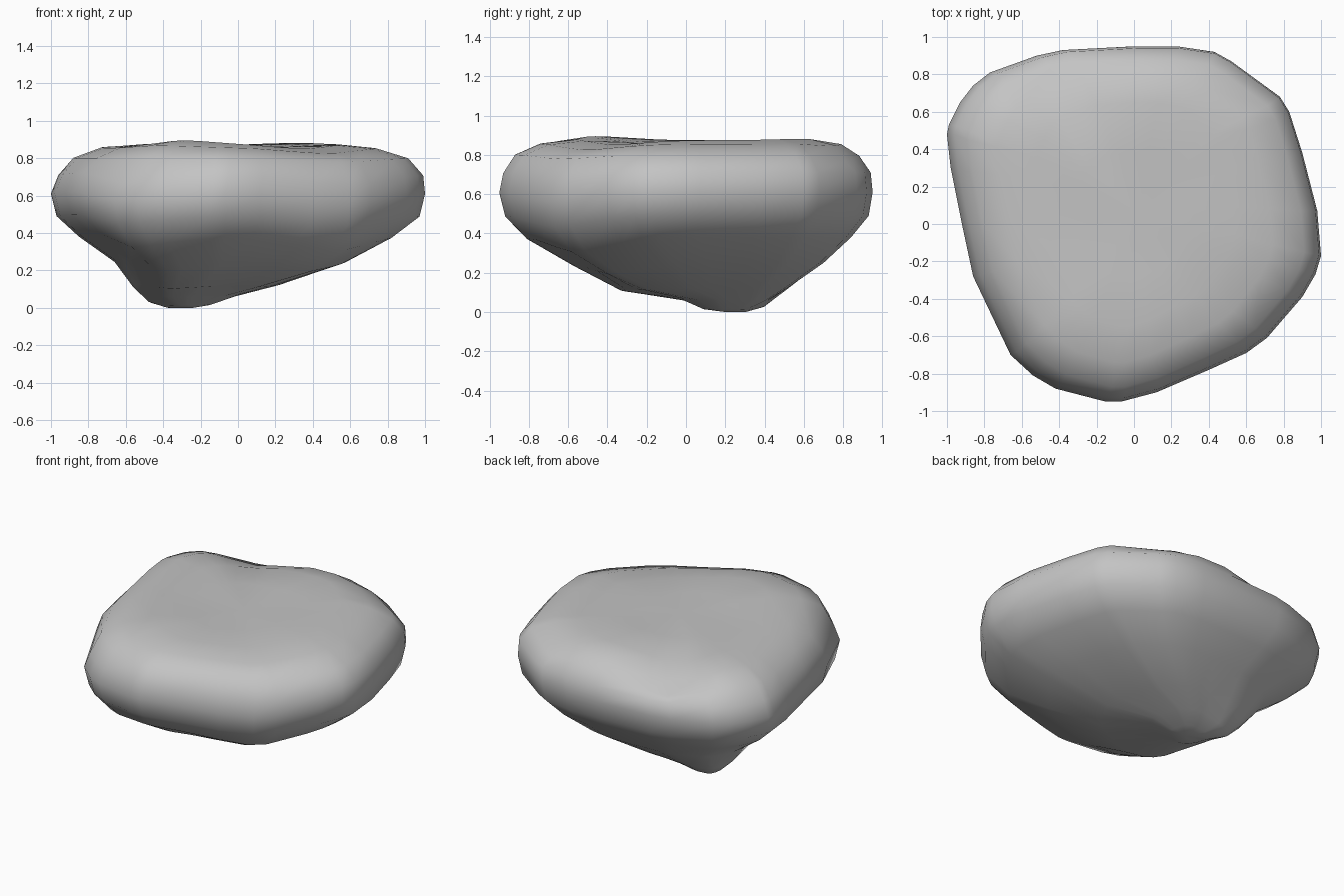
import bpy
import bmesh
import math

default_cube = bpy.data.objects.get("Cube")
if default_cube:
    bpy.data.objects.remove(default_cube, do_unlink=True)


def make_material(name, colour):
    material = bpy.data.materials.new(name)
    material.use_nodes = True
    material.diffuse_color = colour
    shader = next(n for n in material.node_tree.nodes if n.type == "BSDF_PRINCIPLED")
    shader.inputs["Base Color"].default_value = colour
    shader.inputs["Roughness"].default_value = 0.9
    return material


# Widest outline of the boulder, counter-clockwise from its left side
outline = [
    (1, -.17), (.98, .07), (.9, .38), (.83, .6), (.78, .68), (.52, .87),
    (.43, .92), (.23, .95), (0, .95), (-.38, .93), (-.52, .9), (-.77, .81),
    (-.86, .74), (-.93, .65), (-.99, .53), (-1, .48), (-.98, .3), (-.92, 0),
    (-.86, -.28), (-.66, -.7), (-.54, -.81), (-.42, -.88), (-.15, -.95),
    (-.07, -.95), (.12, -.9), (.4, -.78), (.6, -.69), (.71, -.61),
    (.9, -.39), (.97, -.27),
]
HALF_DEPTH = .95

# Horizontal slices: min x, max x, min y, max y, height
slices = [
    (-.38, -.15, .09, .31, .015),
    (-.48, -.02, -.01, .41, .06),
    (-.56, .22, -.33, .52, .125),
    (-.66, .57, -.57, .7, .25),
    (-.85, .82, -.81, .84, .38),
    (-.97, .97, -.92, .93, .49),
    (-1, 1, -.95, .95, .61),
    (-.96, .99, -.93, .94, .71),
    (-.88, .91, -.87, .88, .8),
    (-.73, .74, -.74, .79, .855),
    (-.52, .54, -.55, .65, .875),
    (-.28, .3, -.3, .38, .865),
]

# Gentle swells and hollows: centre x, centre y, radius, rise
top_relief = [(-.3, -.47, .25, .02), (.35, .63, .2, .01), (.45, -.48, .3, -.03),
              (-.42, .79, .25, -.08), (-.72, .6, .15, .02), (.45, .84, .18, -.03)]
base_relief = [(-.5, -.55, .3, -.06), (.2, -.28, .15, -.015), (.48, -.52, .33, -.075),
               (-.44, .4, .15, -.04), (-.75, -.15, .2, .03)]


def relief(x, y, swells):
    return sum(rise * math.exp(-((x - cx) ** 2 + (y - cy) ** 2) / radius ** 2)
               for cx, cy, radius, rise in swells)


def add_slice(bm, bounds):
    """Fit the outline into the bounds of one slice."""
    x_min, x_max, y_min, y_max, height = bounds
    ring = []
    for px, py in outline:
        x = (x_min + x_max) / 2 + px * (x_max - x_min) / 2
        y = (y_min + y_max) / 2 + py / HALF_DEPTH * (y_max - y_min) / 2
        swells = top_relief if height > .75 else base_relief
        z = max(height + relief(x, y, swells), 0)
        ring.append(bm.verts.new((x, y, z)))
    return ring


def cap(bm, ring, centre, flip):
    """Close an end ring with a fan around a central point."""
    hub = bm.verts.new(centre)
    for a, b in zip(ring, ring[1:] + ring[:1]):
        bm.faces.new((b, a, hub) if flip else (a, b, hub))


# Boulder: lofted slices with a dished top and an off-centre keel
bm = bmesh.new()
rings = [add_slice(bm, bounds) for bounds in slices]
for lower, upper in zip(rings, rings[1:]):
    for i in range(len(outline)):
        j = (i + 1) % len(outline)
        bm.faces.new((lower[i], lower[j], upper[j], upper[i]))
cap(bm, rings[0], (-.24, .2, 0), True)
cap(bm, rings[-1], (.02, .04, .857), False)
bmesh.ops.recalc_face_normals(bm, faces=bm.faces)

mesh = bpy.data.meshes.new("boulder")
bm.to_mesh(mesh)
bm.free()
mesh.materials.append(make_material("stone grey", (.55, .55, .55, 1)))
boulder = bpy.data.objects.new("boulder", mesh)
bpy.context.collection.objects.link(boulder)

# Smooth weathered surface
for polygon in mesh.polygons:
    polygon.use_smooth = True
